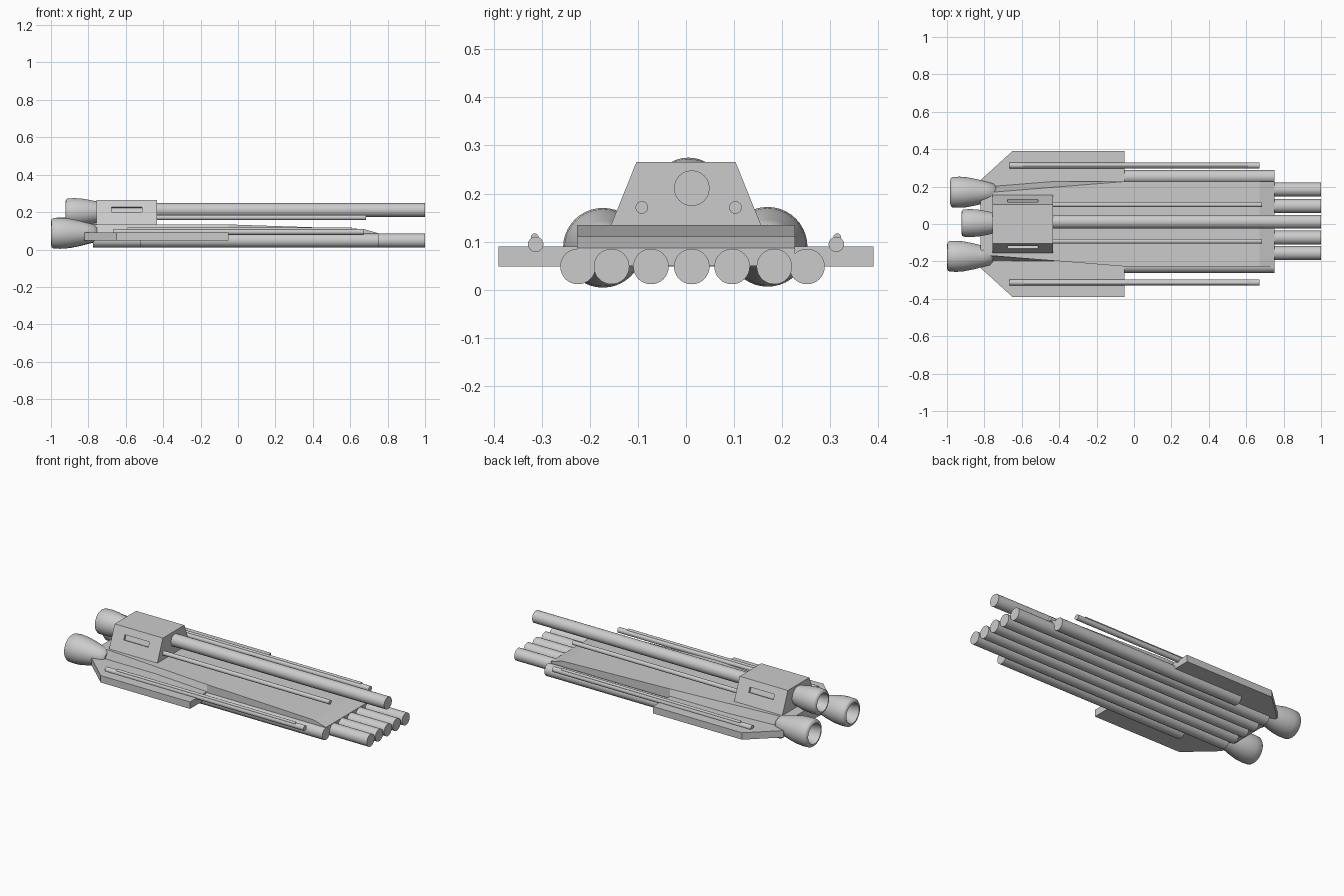
import bpy, bmesh, math

if "Cube" in bpy.data.objects:
    bpy.data.objects.remove(bpy.data.objects["Cube"])


def mesh_object(name, bm):
    bmesh.ops.recalc_face_normals(bm, faces=bm.faces)
    me = bpy.data.meshes.new(name)
    bm.to_mesh(me)
    bm.free()
    ob = bpy.data.objects.new(name, me)
    bpy.context.collection.objects.link(ob)
    return ob


def smooth(ob):
    bpy.ops.object.select_all(action='DESELECT')
    ob.select_set(True)
    bpy.context.view_layer.objects.active = ob
    bpy.ops.object.shade_smooth_by_angle(angle=math.radians(40))


def loft(name, sections):
    """Skin a row of equal-length point loops and cap both ends."""
    bm = bmesh.new()
    rings = [[bm.verts.new(p) for p in s] for s in sections]
    n = len(rings[0])
    for a, b in zip(rings, rings[1:]):
        for i in range(n):
            j = (i + 1) % n
            bm.faces.new((a[i], a[j], b[j], b[i]))
    bm.faces.new(rings[0])
    bm.faces.new(rings[-1])
    return mesh_object(name, bm)


def lathe_x(name, profile, y, z, sides=40):
    """Revolve (x, radius) points around an axis along x."""
    ang = [2 * math.pi * i / sides for i in range(sides)]
    ob = loft(name, [[(x, y + r * math.cos(a), z + r * math.sin(a)) for a in ang]
                     for x, r in profile])
    smooth(ob)
    return ob


def tube(name, x0, x1, y, z, r):
    return lathe_x(name, [(x0, r), (x1, r)], y, z, 32)


def trapezoid(x, bottom, top, z0, z1):
    return [(x, -bottom, z0), (x, bottom, z0), (x, top, z1), (x, -top, z1)]


# Hull: leaning rear sides, gently falling deck, short nose ramp
loft("hull", [trapezoid(-0.82, 0.225, 0.165, 0.049, 0.134),
              trapezoid(-0.05, 0.227, 0.227, 0.049, 0.134),
              trapezoid(0.67, 0.227, 0.227, 0.049, 0.110),
              trapezoid(0.75, 0.227, 0.227, 0.049, 0.087)])

# Side wings as one plate through the hull
half = [(-0.82, 0.235), (-0.65, 0.39), (-0.05, 0.39)]
outline = half + [(x, -y) for x, y in reversed(half)]
loft("wing_plate", [[(x, y, z) for x, y in outline] for z in (0.048, 0.09)])

# Turret with recessed side slots
turret = loft("turret", [trapezoid(x, 0.158, 0.103, 0.130, 0.266) for x in (-0.757, -0.433)])
for s in (-1, 1):
    bpy.ops.mesh.primitive_cube_add(size=1, location=(-0.595, s * 0.1255, 0.214))
    cutter = bpy.context.object
    cutter.name = "slot_cutter"
    cutter.scale = (0.165, 0.03, 0.03)
    cutter.rotation_euler.x = s * math.atan2(0.055, 0.136)
    cutter.hide_render = True
    cutter.hide_viewport = True
    mod = turret.modifiers.new("slot", 'BOOLEAN')
    mod.operation = 'DIFFERENCE'
    mod.solver = 'EXACT'
    mod.object = cutter

# Turret barrels
tube("main_barrel", -0.45, 1.0, 0.012, 0.211, 0.037)
for y in (-0.092, 0.103):
    tube("small_barrel", -0.45, 0.685, y, 0.171, 0.013)

# Tubes under the hull
for y in (-0.155, -0.073, 0.012, 0.096, 0.184):
    tube("belly_tube", -0.775, 1.0, y, 0.048, 0.037)
for y in (-0.225, 0.252):
    tube("outer_tube", -0.52, 0.75, y, 0.048, 0.037)

# Rails above the wings
for s in (-1, 1):
    tube("side_rail", -0.665, 0.67, s * 0.313, 0.094, 0.016)
    tube("rail_rod", -0.59, 0.61, s * 0.315, 0.109, 0.008)

# Engine nozzles: (offset from rear, radius), hollow at the rear
nozzle = [(0.09, 0.03), (0.05, 0.05), (0.0, 0.061), (0.004, 0.075), (0.012, 0.081),
          (0.05, 0.083), (0.09, 0.080), (0.14, 0.070), (0.19, 0.057), (0.23, 0.047), (0.245, 0.03)]
for name, x, y, z, k in (("engine_left", -0.983, 0.170, 0.089, 1.0),
                         ("engine_right", -1.0, -0.173, 0.087, 1.0),
                         ("engine_top", -0.923, 0.005, 0.200, 0.9)):
    lathe_x(name, [(x + dx, r * k) for dx, r in nozzle], y, z)
